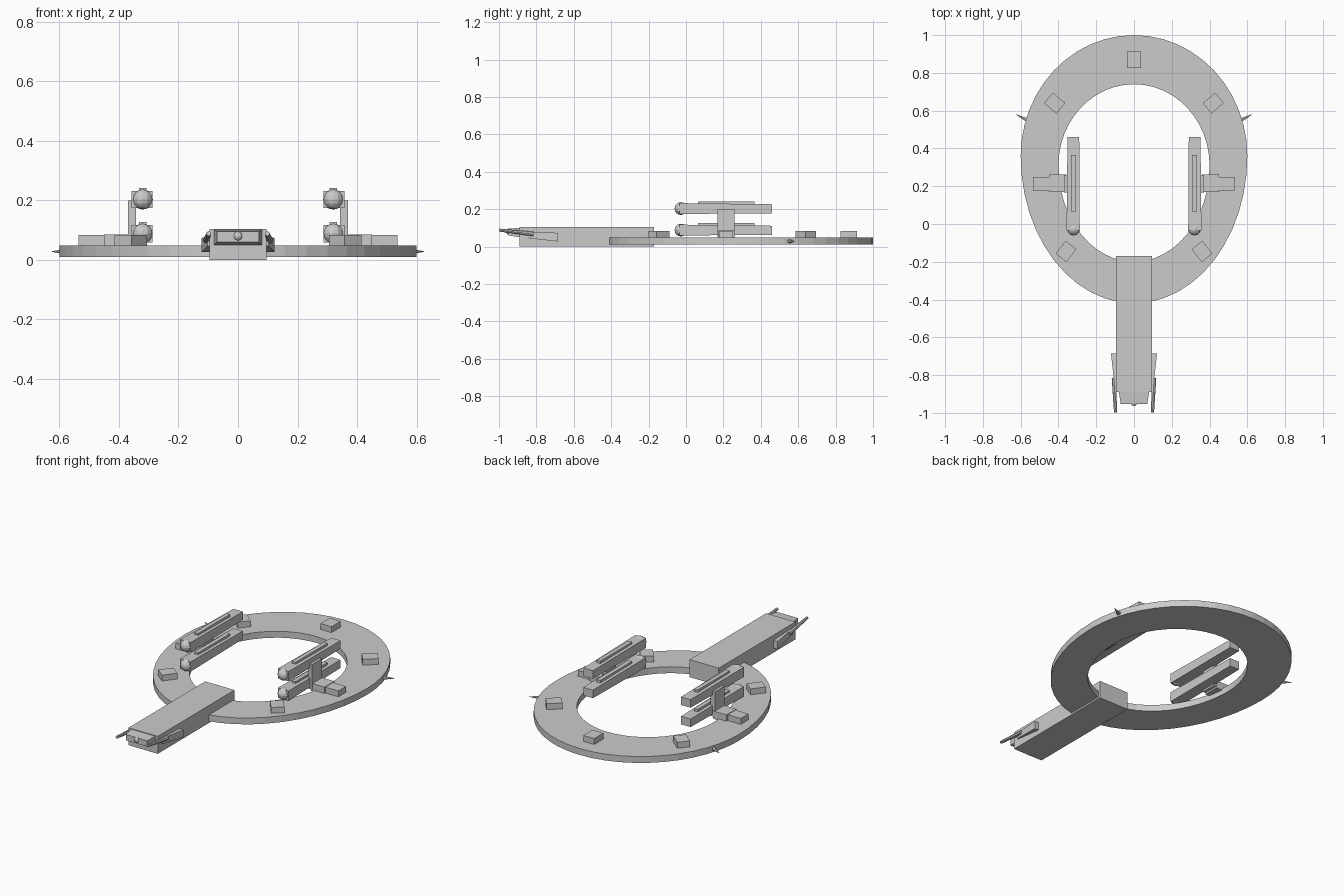
import bpy, bmesh
from math import sin, cos, pi, radians
from mathutils import Vector

if "Cube" in bpy.data.objects:
    bpy.data.objects.remove(bpy.data.objects["Cube"])


def finish(name, bm):
    bmesh.ops.recalc_face_normals(bm, faces=bm.faces)
    mesh = bpy.data.meshes.new(name)
    bm.to_mesh(mesh)
    bm.free()
    obj = bpy.data.objects.new(name, mesh)
    bpy.context.collection.objects.link(obj)
    return obj


def loft(name, sections):
    """Skin rectangular sections (y, x0, x1, z0, z1) along y."""
    bm = bmesh.new()
    rings = [[bm.verts.new(p) for p in
              ((x0, y, z0), (x1, y, z0), (x1, y, z1), (x0, y, z1))]
             for y, x0, x1, z0, z1 in sections]
    for a, b in zip(rings, rings[1:]):
        for i in range(4):
            j = (i + 1) % 4
            bm.faces.new((a[i], a[j], b[j], b[i]))
    bm.faces.new(rings[0])
    bm.faces.new(rings[-1])
    return finish(name, bm)


def box(name, x, y, z):
    return loft(name, [(v, *x, *z) for v in y])


def ball(name, centre, radius):
    bm = bmesh.new()
    bmesh.ops.create_uvsphere(bm, u_segments=12, v_segments=8, radius=radius)
    bmesh.ops.translate(bm, verts=bm.verts, vec=centre)
    return finish(name, bm)


def rod(name, start, end, r1, r2, sides=8):
    start, end = Vector(start), Vector(end)
    axis = end - start
    bm = bmesh.new()
    bmesh.ops.create_cone(bm, cap_ends=True, segments=sides, radius1=r1,
                          radius2=r2, depth=axis.length)
    obj = finish(name, bm)
    obj.rotation_euler = axis.to_track_quat("Z", "Y").to_euler()
    obj.location = (start + end) / 2
    return obj


def egg(width, mid, back, front, count=48):
    """Oval outline with different lengths ahead of and behind its widest line."""
    for i in range(count):
        t = 2 * pi * i / count
        s = sin(t)
        yield width * cos(t), mid + s * (back if s > 0 else front)


# Flat oval ring
bm = bmesh.new()
outer, inner = list(egg(0.6, 0.36, 0.64, 0.78)), list(egg(0.4, 0.31, 0.43, 0.51))
loops = [[bm.verts.new((x, y, z)) for x, y in outline]
         for outline, z in ((outer, 0.01), (outer, 0.048), (inner, 0.048), (inner, 0.01))]
for k in range(4):
    a, b = loops[k], loops[(k + 1) % 4]
    for i in range(len(a)):
        j = (i + 1) % len(a)
        bm.faces.new((a[i], a[j], b[j], b[i]))
finish("hull_ring", bm)

# Neck and nose
box("neck", (-0.096, 0.096), (-0.89, -0.17), (0, 0.104))
loft("nose", [(-0.89, -0.08, 0.08, 0.05, 0.1), (-0.953, -0.07, 0.07, 0.06, 0.095)])
ball("nose_sensor", (0, -0.947, 0.08), 0.016)

# Blocks on top of the ring
block_spots = [("rear", 0, 0.87, 0)]
for s in (-1, 1):
    side = "left" if s > 0 else "right"
    block_spots += [(side + "_rear", s * 0.42, 0.64, -s * 50),
                    (side + "_front", s * 0.36, -0.145, s * 38)]
for label, x, y, angle in block_spots:
    block = box(label + "_block", (-0.036, 0.036), (-0.043, 0.043), (0.04, 0.083))
    block.location = (x, y, 0)
    block.rotation_euler.z = radians(angle)

# Paired parts on both sides
for s in (-1, 1):
    side = "left" if s > 0 else "right"

    def span(a, b):
        return sorted((s * a, s * b))

    # Stacked pods with a tapered body, rounded front and top rail
    for level, z in (("lower", 0.088), ("upper", 0.203)):
        name = f"{side}_{level}_pod"
        loft(name, [(-0.035, *span(0.287, 0.357), z - 0.029, z + 0.029),
                    (0.46, *span(0.29, 0.352), z - 0.025, z + 0.023)])
        ball(name + "_tip", (s * 0.32, -0.027, z), 0.034)
        box(name + "_rail", span(0.308, 0.333), (0.065, 0.365), (z + 0.01, z + 0.039))

    # Pod support
    box(side + "_pylon", span(0.343, 0.37), (0.168, 0.258), (0.05, 0.2))
    box(side + "_arm", span(0.36, 0.535), (0.178, 0.25), (0.04, 0.083))
    box(side + "_arm_collar", span(0.36, 0.45), (0.17, 0.262), (0.04, 0.086))

    # Cannon beside the neck
    loft(side + "_cannon_mount", [(-0.685, *span(0.09, 0.122), 0.027, 0.073),
                                  (-0.855, *span(0.09, 0.103), 0.046, 0.08)])
    rod(side + "_cannon", (s * 0.106, -0.815, 0.067), (s * 0.098, -0.998, 0.088),
        0.012, 0.008)

    # Spike on the ring edge
    rod(side + "_spike", (s * 0.565, 0.55, 0.028), (s * 0.625, 0.58, 0.028),
        0.012, 0.001, 6)
